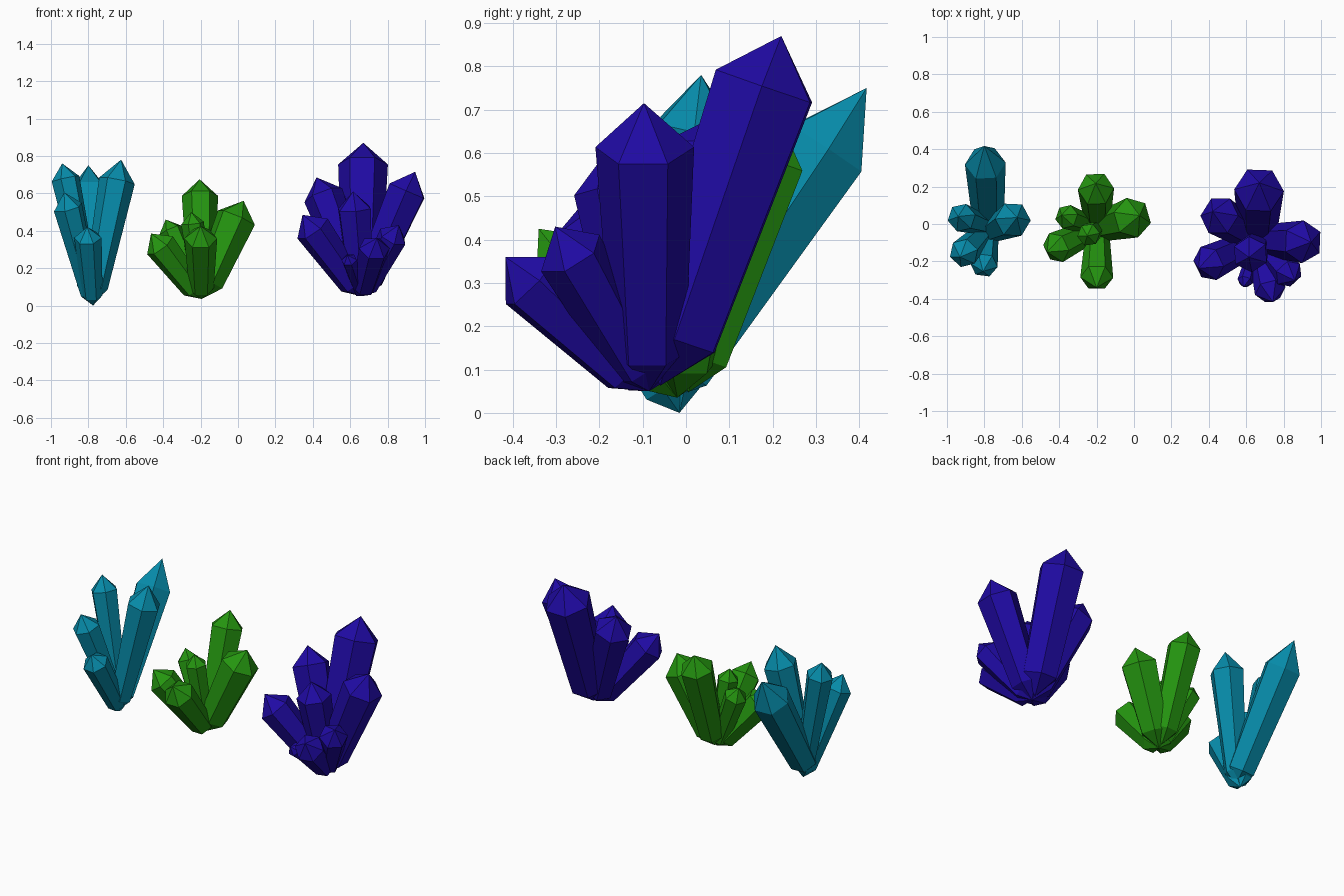
import bpy, bmesh
from mathutils import Vector
from math import cos, sin, pi

if "Cube" in bpy.data.objects:
    bpy.data.objects.remove(bpy.data.objects["Cube"])


def material(name, rgb):
    m = bpy.data.materials.new(name)
    m.diffuse_color = (*rgb, 1)
    m.use_nodes = True
    m.node_tree.nodes["Principled BSDF"].inputs["Base Color"].default_value = m.diffuse_color
    return m


def crystal(name, mat, root, tip, r, point=0.97, shift=0, taper=0.75):
    """Six-sided shaft from root to tip: narrow lower ring, wide shoulder ring, pointed ends."""
    root, tip = Vector(root) + Vector((0, shift, abs(shift) / 2)), Vector(tip)
    axis = (tip - root).normalized()
    u = axis.cross(Vector((0, 0, 1))).normalized()
    v = axis.cross(u)
    bm = bmesh.new()

    def ring(centre, rad):
        return [bm.verts.new(centre + rad * (u * cos(i * pi / 3) + v * sin(i * pi / 3)))
                for i in range(6)]

    low = ring(root + axis * r * 0.85, r * taper)
    high = ring(tip - axis * r * point, r)
    bottom, top = bm.verts.new(root), bm.verts.new(tip)
    for i in range(6):
        j = (i + 1) % 6
        bm.faces.new((low[i], low[j], high[j], high[i]))
        bm.faces.new((high[i], high[j], top))
        bm.faces.new((low[j], low[i], bottom))
    bmesh.ops.recalc_face_normals(bm, faces=bm.faces[:])
    mesh = bpy.data.meshes.new(name)
    bm.to_mesh(mesh)
    bm.free()
    mesh.materials.append(mat)
    bpy.context.collection.objects.link(bpy.data.objects.new(name, mesh))


# teal cluster: tall, sharp points
mat = material("teal_crystal", (0.002, 0.26, 0.40))
root = (-0.775, -0.015, 0.0)
crystal("teal_crystal_back", mat, root, (-0.80, 0.417, 0.75), 0.109, 1.55, -0.05)
crystal("teal_crystal_right", mat, root, (-0.625, 0.035, 0.78), 0.097, 1.2, -0.03, 0.65)
crystal("teal_crystal_left", mat, root, (-0.94, 0.04, 0.76), 0.077, 1.1, 0, 0.65)
crystal("teal_crystal_front_left", mat, root, (-0.93, -0.177, 0.605), 0.08, 1.05, 0, 0.65)
crystal("teal_crystal_front", mat, root, (-0.807, -0.253, 0.42), 0.074, 0.9)

# green cluster: low and spreading
mat = material("green_crystal", (0.018, 0.30, 0.005))
root = (-0.195, -0.02, 0.035)
crystal("green_crystal_back", mat, root, (-0.205, 0.217, 0.675), 0.097, 0.97, 0.025)
crystal("green_crystal_right", mat, root, (0.03, 0.045, 0.56), 0.11, 0.9)
crystal("green_crystal_front_left", mat, root, (-0.465, -0.15, 0.385), 0.085)
crystal("green_crystal_front", mat, root, (-0.20, -0.34, 0.425), 0.088)
crystal("green_crystal_left", mat, root, (-0.387, 0.048, 0.46), 0.066)
crystal("green_crystal_middle", mat, root, (-0.25, -0.063, 0.50), 0.062)

# violet cluster: thick and dense
mat = material("violet_crystal", (0.014, 0.003, 0.37))
root = (0.66, -0.085, 0.05)
crystal("violet_crystal_back", mat, root, (0.67, 0.22, 0.87), 0.133, 0.92, 0.025, 0.8)
crystal("violet_crystal_right", mat, root, (0.947, -0.097, 0.715), 0.114)
crystal("violet_crystal_left", mat, root, (0.42, 0.067, 0.685), 0.108)
crystal("violet_crystal_front_left", mat, root, (0.345, -0.237, 0.485), 0.098)
crystal("violet_crystal_middle", mat, root, (0.615, -0.178, 0.61), 0.097)
crystal("violet_crystal_front_right", mat, root, (0.86, -0.302, 0.43), 0.08)
crystal("violet_crystal_front", mat, root, (0.743, -0.417, 0.36), 0.084)
crystal("violet_crystal_small_front", mat, root, (0.585, -0.337, 0.27), 0.042)
